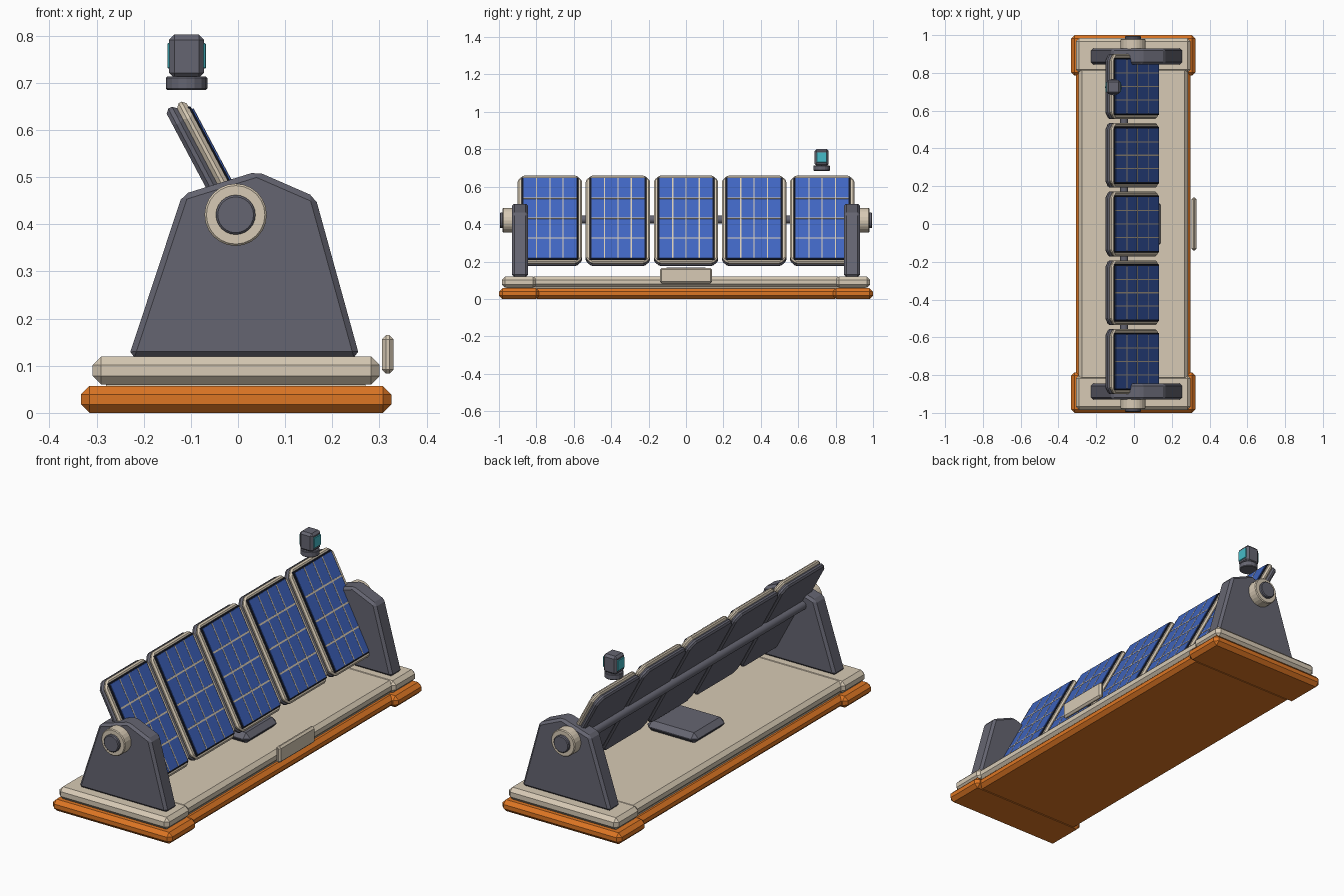
import bpy, bmesh, math
from mathutils import Matrix

cube = bpy.data.objects.get("Cube")
if cube:
    bpy.data.objects.remove(cube, do_unlink=True)


def material(name, rgb):
    m = bpy.data.materials.new(name)
    m.use_nodes = True
    m.diffuse_color = (*rgb, 1)
    m.node_tree.nodes["Principled BSDF"].inputs["Base Color"].default_value = (*rgb, 1)
    return m


BEIGE = material("warm beige", (0.68, 0.59, 0.46))
GREY = material("slate grey", (0.13, 0.13, 0.165))
ORANGE = material("orange", (0.72, 0.18, 0.017))
BLUE = material("cell blue", (0.05, 0.13, 0.53))
NAVY = material("dark navy", (0.012, 0.015, 0.03))
CYAN = material("lens cyan", (0.06, 0.5, 0.58))


def finish(name, bm, mat, bevel=0.0, matrix=None):
    bmesh.ops.recalc_face_normals(bm, faces=bm.faces)
    mesh = bpy.data.meshes.new(name)
    bm.to_mesh(mesh)
    bm.free()
    mesh.materials.append(mat)
    ob = bpy.data.objects.new(name, mesh)
    bpy.context.collection.objects.link(ob)
    if matrix:
        ob.matrix_world = matrix
    if bevel:
        mod = ob.modifiers.new("Bevel", "BEVEL")
        mod.width = bevel
        mod.segments = 1
        mod.limit_method = "ANGLE"
        mod.angle_limit = math.radians(35)
    return ob


def box(name, lo, hi, mat, bevel=0.0, matrix=None):
    bm = bmesh.new()
    bmesh.ops.create_cube(bm, size=1)
    for v in bm.verts:
        v.co = [(a + b) / 2 + c * (b - a) for a, b, c in zip(lo, hi, v.co)]
    return finish(name, bm, mat, bevel, matrix)


def prism(name, points, offset, mat, bevel=0.0, matrix=None):
    bm = bmesh.new()
    face = bm.faces.new([bm.verts.new(p) for p in points])
    out = bmesh.ops.extrude_face_region(bm, geom=[face])
    new = [v for v in out["geom"] if isinstance(v, bmesh.types.BMVert)]
    bmesh.ops.translate(bm, verts=new, vec=offset)
    return finish(name, bm, mat, bevel, matrix)


def cylinder(name, centre, radius, depth, mat, sides=24, axis="Y", bevel=0.0):
    bm = bmesh.new()
    bmesh.ops.create_cone(bm, cap_ends=True, segments=sides, radius1=radius,
                          radius2=radius, depth=depth)
    turn = Matrix.Rotation(math.pi / 2, 4, "X") if axis == "Y" else Matrix()
    return finish(name, bm, mat, bevel, Matrix.Translation(centre) @ turn)


# Base: two stacked slabs, each with wider ends
def slab(name, end_x, mid_x, end_y, z0, z1, step, mat):
    cx = -0.004
    box(name + "_middle", (cx - mid_x, -step - 0.03, z0 + 0.0005),
        (cx + mid_x, step + 0.03, z1 - 0.0005), mat, 0.018)
    for side, label in ((-1, "front"), (1, "back")):
        ys = sorted((side * step, side * end_y))
        box(f"{name}_{label}_end", (cx - end_x, ys[0], z0), (cx + end_x, ys[1], z1), mat, 0.018)


slab("bumper", 0.329, 0.304, 1.0, 0, 0.057, 0.785, ORANGE)
slab("deck", 0.304, 0.29, 0.985, 0.06, 0.12, 0.8, BEIGE)
box("deck_joint", (-0.28, -0.96, 0.05), (0.27, 0.96, 0.07), BEIGE)

# End supports with bearings
OUTLINE = [(-0.232, 0.118), (0.258, 0.118), (0.164, 0.458), (0.04, 0.512), (-0.118, 0.463)]
for side, label in ((-1, "front"), (1, "back")):
    prism(f"{label}_support", [(x, side * 0.845, z) for x, z in OUTLINE],
          (0, side * 0.085, 0), GREY, 0.012)
    cylinder(f"{label}_bearing_ring", (-0.005, side * 0.95, 0.42), 0.066, 0.06, BEIGE, bevel=0.004)
    cylinder(f"{label}_bearing_hub", (-0.005, side * 0.96, 0.42), 0.042, 0.07, GREY, bevel=0.004)

# Tube carrying the panels
tube = cylinder("torque_tube", (-0.052, 0, 0.425), 0.021, 1.72, GREY, sides=16)

# Tilted panels: back plate, frame, backing, cells and grid lines
HW, HL, CUT = 0.172, 0.266, 0.03


def octagon(x):
    pts = []
    for sy, sz in ((1, 1), (-1, 1), (-1, -1), (1, -1)):
        pair = [(x, sy * HW, sz * (HL - CUT)), (x, sy * (HW - CUT), sz * HL)]
        pts += pair if sy * sz > 0 else pair[::-1]
    return pts


for i in range(5):
    n = i + 1
    place = (Matrix.Translation((-0.008, (i - 2) * 0.364, 0.418))
             @ Matrix.Rotation(math.radians(-28), 4, "Y"))
    prism(f"panel_back_{n}", octagon(-0.025), (0.025, 0, 0), GREY, 0.008, place)
    prism(f"panel_frame_{n}", octagon(0.0), (0.023, 0, 0), BEIGE, 0.008, place)
    box(f"cell_backing_{n}", (0.018, -0.152, -0.25), (0.027, 0.152, 0.25), NAVY, 0.003, place)
    box(f"solar_cells_{n}", (0.022, -0.142, -0.242), (0.030, 0.142, 0.242), BLUE, 0, place)
    for k in (-1, 0, 1):
        y, z = k * 0.071, k * 0.121
        box(f"column_line_{n}_{k + 2}", (0.025, y - 0.003, -0.242),
            (0.031, y + 0.003, 0.242), BEIGE, 0, place)
        box(f"row_line_{n}_{k + 2}", (0.025, -0.142, z - 0.004),
            (0.031, 0.142, z + 0.004), BEIGE, 0, place)

# Control box on the deck and side plate
box("control_box", (-0.14, -0.127, 0.115), (0.14, 0.127, 0.168), GREY, 0.024)
box("side_plate", (0.305, -0.14, 0.083), (0.33, 0.14, 0.165), BEIGE, 0.009)

# Light sensor with a lens on both broad sides
SX, SY = -0.109, 0.725
cylinder("sensor_base", (SX, SY, 0.699), 0.044, 0.028, GREY, sides=16, axis="Z", bevel=0.003)
box("sensor_head", (SX - 0.037, SY - 0.037, 0.71), (SX + 0.037, SY + 0.037, 0.802), GREY, 0.011)
for side, label in ((-1, "right"), (1, "left")):
    xs = sorted((SX + side * 0.034, SX + side * 0.041))
    box(f"sensor_lens_{label}", (xs[0], SY - 0.027, 0.73), (xs[1], SY + 0.027, 0.784), CYAN, 0.002)

# Smooth the tube only, keeping its ends sharp
bpy.ops.object.select_all(action="DESELECT")
tube.select_set(True)
bpy.context.view_layer.objects.active = tube
bpy.ops.object.shade_smooth_by_angle(angle=math.radians(30))
